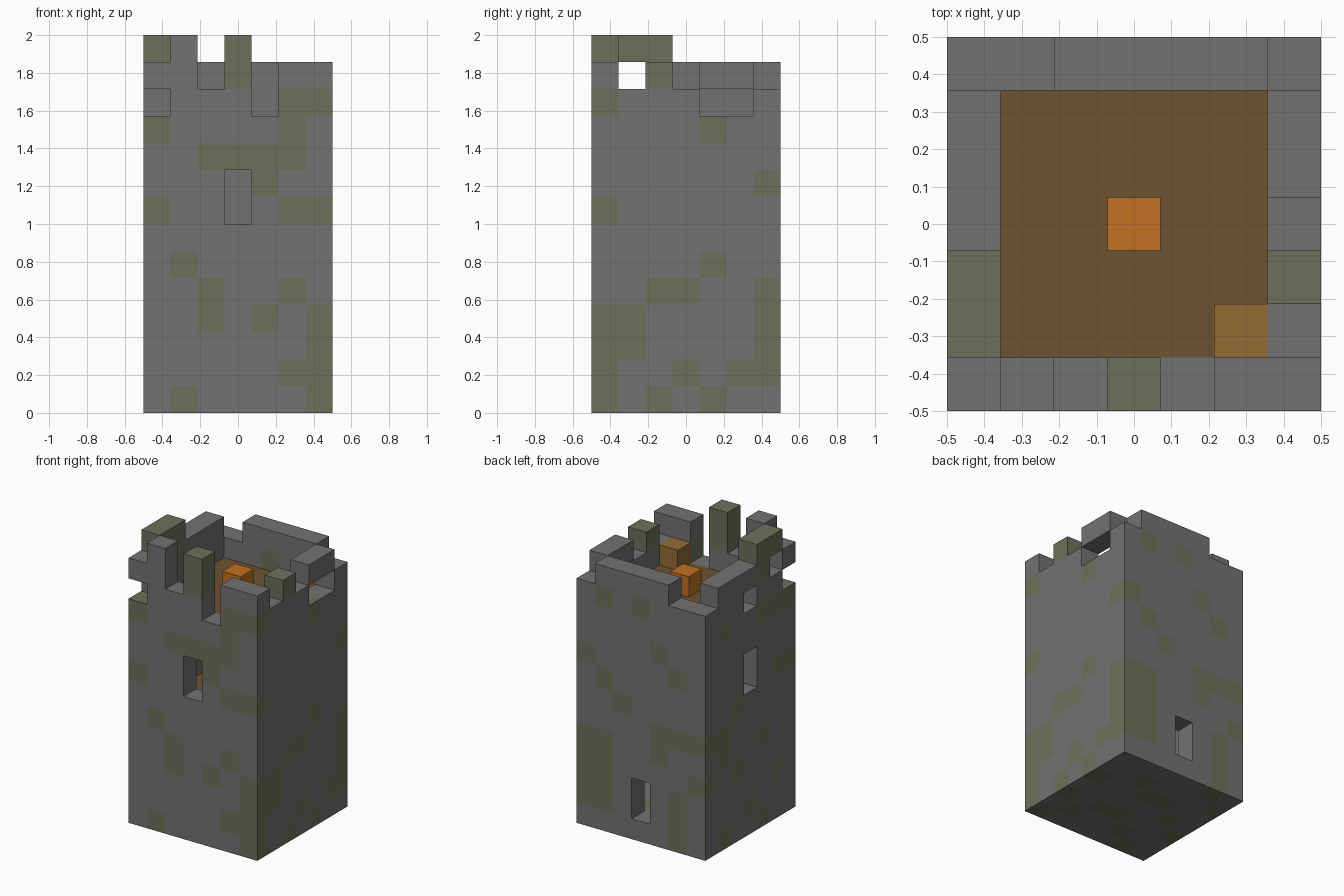
import bpy, bmesh
from mathutils import Vector

cube = bpy.data.objects.get("Cube")
if cube:
    bpy.data.objects.remove(cube)

N = 7            # blocks along each side
S = 1 / N        # block size
TOP = 13         # highest layer


def material(name, rgb):
    m = bpy.data.materials.new(name)
    m.use_nodes = True
    m.diffuse_color = (*rgb, 1)
    bsdf = m.node_tree.nodes["Principled BSDF"]
    bsdf.inputs["Base Color"].default_value = (*rgb, 1)
    bsdf.inputs["Roughness"].default_value = 0.9
    return m


STONE = material("stone grey", (0.17, 0.17, 0.17))
MOSS = material("mossy stone", (0.145, 0.165, 0.105))
WOOD = material("dark wood", (0.155, 0.088, 0.032))
CRATE = material("light wood", (0.29, 0.15, 0.035))
FIRE = material("fire orange", (0.55, 0.16, 0.016))

# Block plans, top layer first: '.' stone, '#' moss, '_' open
FRONT = """_._#___ .._#_.. _..._## #....#. ..####. ..._#.. #.._.## .......
.#..... ..#..#. ..#.#.# ......# .....## .#....#""".split()
BACK = """_______ __...._ ...#.#. ....... ..#.... .#....# .....#. ....#..
###.... ..#..## #....## .#._.## .#._.## .#.....""".split()
LEFT_SIDE = """##___ _#... .._.. ##..# ..... .._.. #._.. ...#.
....# .#..# ...#. #.... ..#.. .#..#""".split()
RIGHT_SIDE = """_____ _#_.. ...__ ...#. ..... ..... ..... .....
...#. .##.. #.... #.... ..#.# .#.#.""".split()
GROUND = ".#..# ..##. #.... .##.. ...#.".split()

parts = {}       # part name -> {block: material}


def place(part, block, char):
    if char != "_":
        parts.setdefault(part, {})[block] = MOSS if char == "#" else STONE


def wall(part, plan, where):
    for row, line in enumerate(plan):
        for n, char in enumerate(line):
            place(part, (*where(n), TOP - row), char)


# Four walls; front and back own the corners
wall("front_wall", FRONT, lambda n: (n, 0))
wall("back_wall", BACK, lambda n: (n, N - 1))
wall("west_wall", LEFT_SIDE, lambda n: (0, n + 1))
wall("east_wall", RIGHT_SIDE, lambda n: (N - 1, n + 1))

# Stone base and two timber floors
inside = range(1, N - 1)
for i in inside:
    for j in inside:
        place("stone_base", (i, j, 0), GROUND[j - 1][i - 1])
for name, layer in (("middle_floor", 5), ("roof_floor", 10)):
    parts[name] = {(i, j, layer): WOOD for i in inside for j in inside}

# Signal fire and crate on the roof
parts["signal_fire"] = {(3, 3, 11): FIRE}
parts["crate"] = {(5, 1, 11): CRATE}

solid = {block for blocks in parts.values() for block in blocks}


def build(name, blocks):
    """Make one object from the exposed sides of its blocks."""
    mesh = bpy.data.meshes.new(name)
    mats = list(dict.fromkeys(blocks.values()))
    for m in mats:
        mesh.materials.append(m)
    bm = bmesh.new()
    for block, mat in blocks.items():
        corner = Vector(block)
        for axis in range(3):
            for side in (0, 1):
                step = [0, 0, 0]
                step[axis] = 2 * side - 1
                if tuple(a + b for a, b in zip(block, step)) in solid:
                    continue
                u, v = Vector(), Vector()
                u[(axis + 1) % 3] = 1
                v[(axis + 2) % 3] = 1
                start = corner.copy()
                start[axis] += side
                ring = [start, start + u, start + u + v, start + v]
                if not side:
                    ring.reverse()
                face = bm.faces.new([bm.verts.new(p * S) for p in ring])
                face.material_index = mats.index(mat)
    bmesh.ops.translate(bm, verts=bm.verts, vec=(-0.5, -0.5, 0))
    bmesh.ops.remove_doubles(bm, verts=bm.verts, dist=S / 100)
    bm.to_mesh(mesh)
    bm.free()
    bpy.context.collection.objects.link(bpy.data.objects.new(name, mesh))


for name, blocks in parts.items():
    build(name, blocks)
